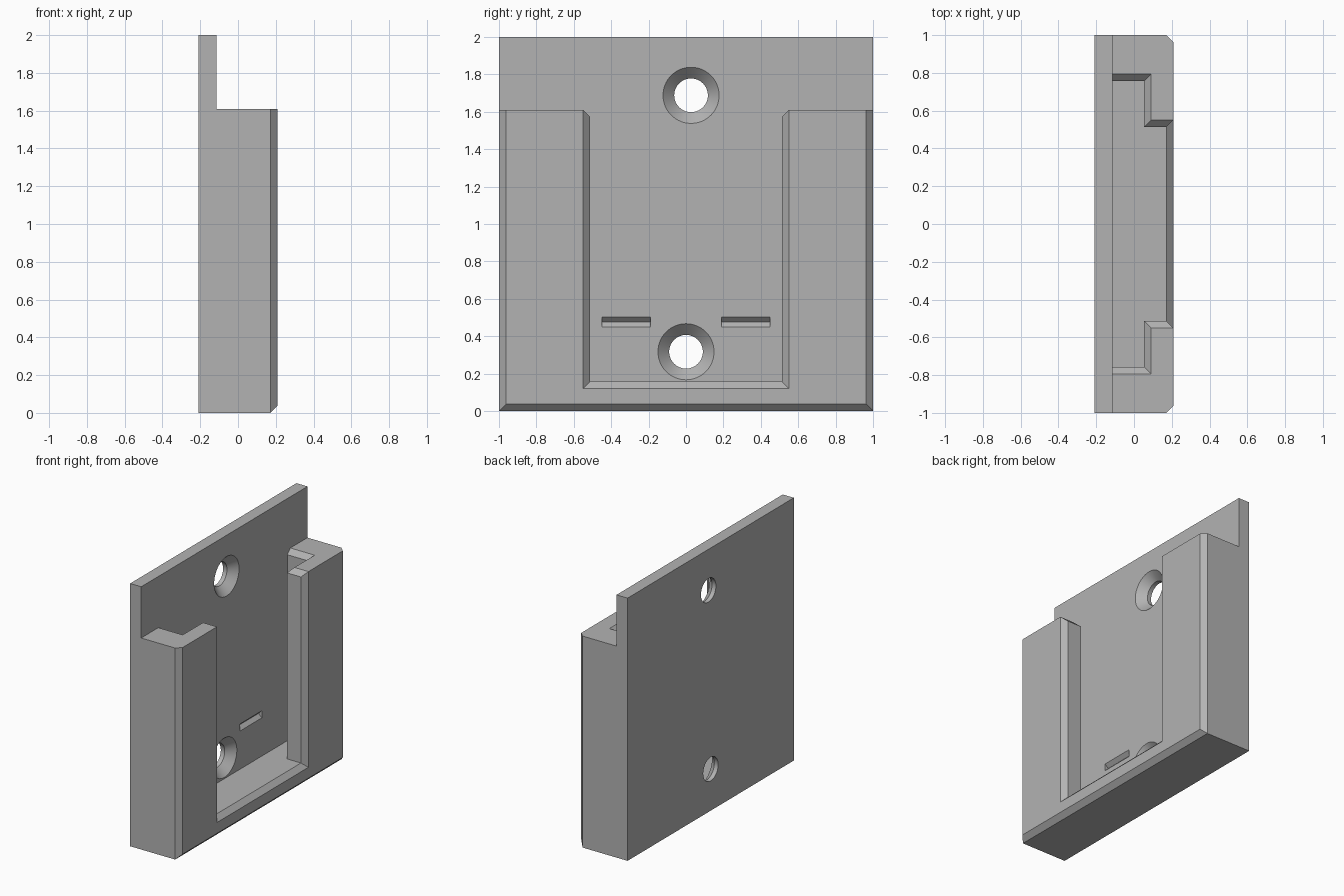
import bpy
import bmesh
import math
from mathutils import Matrix

if "Cube" in bpy.data.objects:
    bpy.data.objects.remove(bpy.data.objects["Cube"])

# Main dimensions
BACK, PLATE, FRONT = -0.208, -0.115, 0.208   # x of back, plate face, front
LEDGE, TOP = 1.61, 2.0                       # z of frame top and plate top
C = 0.037                                    # chamfer size
FLOOR = 0.157                                # pocket floor height


def finish(name, bm):
    bmesh.ops.recalc_face_normals(bm, faces=bm.faces)
    mesh = bpy.data.meshes.new(name)
    bm.to_mesh(mesh)
    bm.free()
    obj = bpy.data.objects.new(name, mesh)
    bpy.context.collection.objects.link(obj)
    return obj


def loft(bm, sections):
    """Skin a solid through sections with equal point counts."""
    rings = [[bm.verts.new(p) for p in s] for s in sections]
    for a, b in zip(rings, rings[1:]):
        for i in range(len(a)):
            j = (i + 1) % len(a)
            bm.faces.new((a[i], a[j], b[j], b[i]))
    bm.faces.new(rings[0])
    bm.faces.new(rings[-1])


# Holder body: stepped side profile extruded across y
profile = [(BACK, 0), (FRONT, 0), (FRONT, LEDGE),
           (PLATE, LEDGE), (PLATE, TOP), (BACK, TOP)]
bm = bmesh.new()
loft(bm, [[(x, y, z) for x, z in profile] for y in (-1, 1)])
# Chamfer the two upright front edges and the bottom front edge
edges = [e for e in bm.edges
         if all(abs(v.co.x - FRONT) < 1e-4 for v in e.verts)
         and sum(v.co.z for v in e.verts) < 2 * LEDGE - 0.1]
bmesh.ops.bevel(bm, geom=edges, offset=C, segments=1, affect='EDGES')
body = finish("wall_holder", bm)

cutters = []


# T-shaped sliding channel, flared at its open top
def channel(z, grow):
    lip, wide, narrow = 0.053 + grow, 0.757 + grow, 0.513 + grow
    half = [(PLATE, wide), (lip, wide), (lip, narrow), (0.4, narrow)]
    pts = half + [(x, -y) for x, y in reversed(half)]
    return [(x, y, z) for x, y in pts]


bm = bmesh.new()
loft(bm, [channel(FLOOR, 0), channel(LEDGE - C, 0),
          channel(LEDGE, C), channel(LEDGE + 0.2, C)])
cutters.append(finish("channel_cutter", bm))


# Chamfer around the front opening
def opening(x):
    d = x - (FRONT - C)
    y, z = 0.513 + d, FLOOR - d
    return [(x, -y, z), (x, y, z), (x, y, 1.9), (x, -y, 1.9)]


bm = bmesh.new()
loft(bm, [opening(FRONT - 2 * C), opening(FRONT + 0.03)])
cutters.append(finish("opening_cutter", bm))

# Countersunk screw holes
for y, z in ((0, 0.317), (0.027, 1.688)):
    bm = bmesh.new()
    rings = []
    for x, r in ((-0.3, 0.09), (PLATE - 0.06, 0.09), (PLATE + 0.003, 0.153)):
        rings.append([(x, y + r * math.cos(a), z + r * math.sin(a))
                      for a in (math.tau * i / 64 for i in range(64))])
    loft(bm, rings)
    cutters.append(finish("screw_hole_cutter", bm))

# Pair of V-shaped catch grooves
for side in (-1, 1):
    bm = bmesh.new()
    tri = [(PLATE - 0.027, 0.475), (PLATE + 0.01, 0.438), (PLATE + 0.01, 0.512)]
    loft(bm, [[(x, side * y, z) for x, z in tri] for y in (0.19, 0.45)])
    cutters.append(finish("groove_cutter", bm))

# Cut everything from the body
bpy.context.view_layer.objects.active = body
body.select_set(True)
for cutter in cutters:
    mod = body.modifiers.new("cut", 'BOOLEAN')
    mod.operation = 'DIFFERENCE'
    mod.solver = 'EXACT'
    mod.object = cutter
    bpy.ops.object.modifier_apply(modifier=mod.name)
for cutter in cutters:
    bpy.data.objects.remove(cutter)

# Plain grey finish, round holes shaded smooth
grey = bpy.data.materials.new("grey")
grey.diffuse_color = (0.45, 0.45, 0.45, 1)
grey.use_nodes = True
grey.node_tree.nodes["Principled BSDF"].inputs["Base Color"].default_value = grey.diffuse_color
body.data.materials.clear()
body.data.materials.append(grey)
for p in body.data.polygons:
    p.material_index = 0
bpy.ops.object.shade_smooth_by_angle(angle=math.radians(30))
